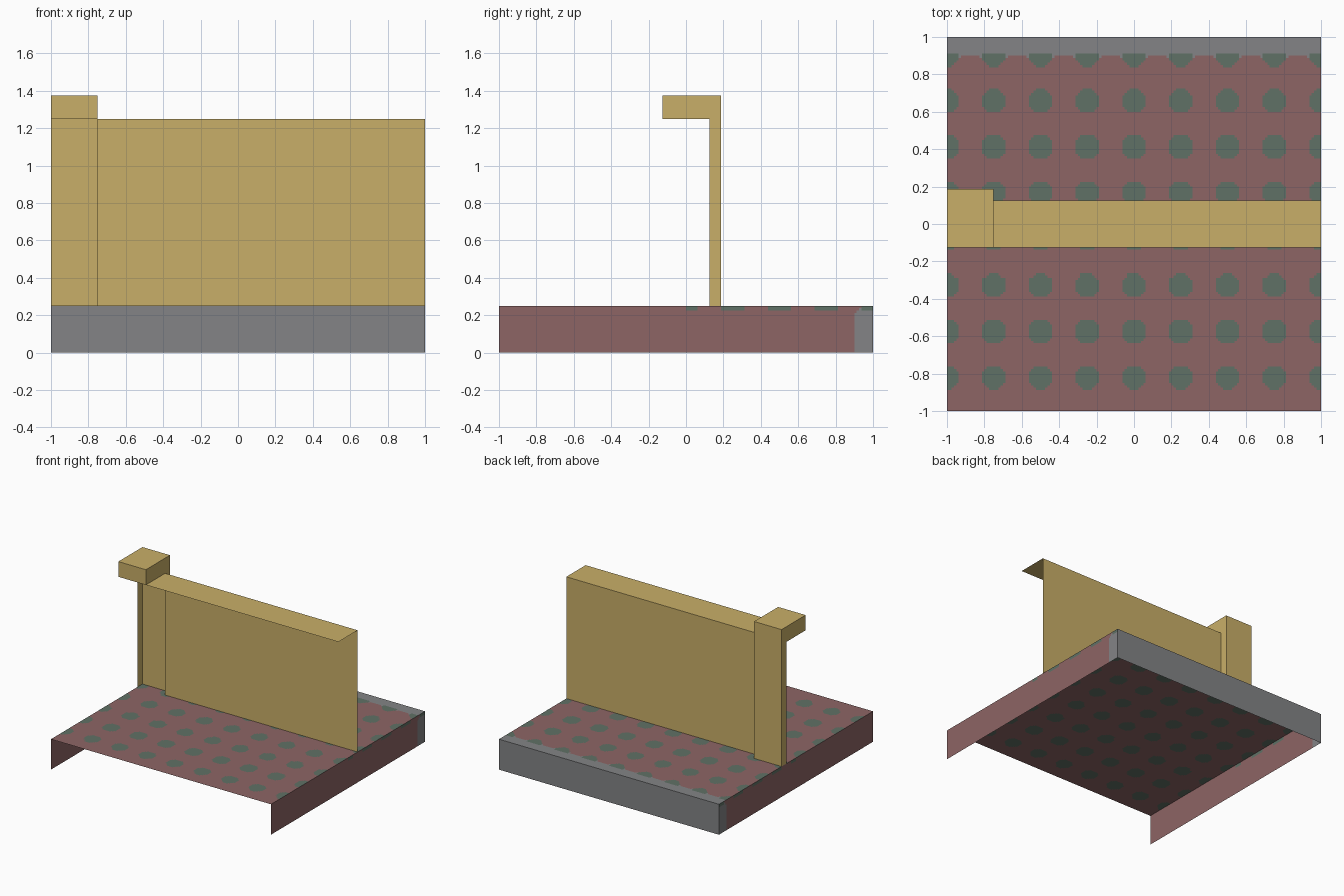
import bpy, bmesh
from mathutils import Vector

if "Cube" in bpy.data.objects:
    bpy.data.objects.remove(bpy.data.objects["Cube"])


def material(name, rgb):
    """Flat material from 0-255 sRGB values."""
    m = bpy.data.materials.new(name)
    lin = [((c / 255 + 0.055) / 1.055) ** 2.4 for c in rgb]
    m.diffuse_color = (*lin, 1)
    m.use_nodes = True
    m.node_tree.nodes["Principled BSDF"].inputs["Base Color"].default_value = m.diffuse_color
    return m


YELLOW = material("yellow", (201, 175, 104))
PINK = material("dusty pink", (141, 101, 101))
GREEN = material("grey green", (96, 113, 102))
GREY = material("grey", (131, 132, 134))


def add_object(name, bm, mats):
    mesh = bpy.data.meshes.new(name)
    bm.to_mesh(mesh)
    bm.free()
    for m in mats:
        mesh.materials.append(m)
    obj = bpy.data.objects.new(name, mesh)
    bpy.context.collection.objects.link(obj)
    return obj


SIDES = {"left": (-1, 0, 0), "right": (1, 0, 0), "front": (0, -1, 0),
         "back": (0, 1, 0), "bottom": (0, 0, -1), "top": (0, 0, 1)}


def open_box(name, lo, hi, keep, mat):
    """Box between two corners that keeps only the named sides."""
    lo, hi = Vector(lo), Vector(hi)
    bm = bmesh.new()
    bmesh.ops.create_cube(bm, size=1)
    bm.normal_update()
    wanted = [Vector(SIDES[k]) for k in keep]
    drop = [f for f in bm.faces if not any(f.normal.dot(w) > 0.9 for w in wanted)]
    bmesh.ops.delete(bm, geom=drop, context="FACES")
    for v in bm.verts:
        v.co = [(a + b) / 2 + c * (b - a) for a, b, c in zip(lo, hi, v.co)]
    return add_object(name, bm, [mat])


def painted_sheet(name, nu, nv, place, rule):
    """Grid over u, v in 0..1, moved by place(u, v), coloured by rule(centre)."""
    bm = bmesh.new()
    bmesh.ops.create_grid(bm, x_segments=nu, y_segments=nv, size=0.5)
    for v in bm.verts:
        v.co = place(v.co.x + 0.5, v.co.y + 0.5)
    for f in bm.faces:
        f.material_index = rule(f.calc_center_median())
    return add_object(name, bm, [PINK, GREEN, GREY])


def nearest(value, start, pitch):
    """Distance to the nearest point of a regular row."""
    return abs(value - start - pitch * round((value - start) / pitch))


def floor_rule(c):
    dx, dy = nearest(c.x, 0, 0.25), nearest(c.y, 0.905, 0.2465)
    if c.y < 0.91 and max(dx, dy) < 0.0625 and dx + dy < 0.09:
        return 1
    edge = 0.905 - 0.03 * max(0, 1 - (dx / 0.1) ** 2)
    return 2 if c.y > edge and abs(c.x) < 0.97 or c.y > 0.905 else 0


def side_rule(c):
    dy = nearest(c.y, 0, 0.25)
    if c.y > 0 and c.z > 0.225 and dy < 0.0625 - 0.8 * (0.25 - c.z - 0.0125):
        return 1
    if c.y > 0.9 + max(0, c.z - 0.21):
        return 2
    return 0


# Floor: spotted top, two spotted sides, plain back; front and bottom open
painted_sheet("floor_top", 160, 160,
              lambda u, v: (2 * u - 1, 2 * v - 1, 0.25), floor_rule)
painted_sheet("floor_right_side", 160, 20,
              lambda u, v: (1, 2 * u - 1, 0.25 * v), side_rule)
painted_sheet("floor_left_side", 160, 20,
              lambda u, v: (-1, 1 - 2 * u, 0.25 * v), side_rule)
open_box("floor_back", (-1, -1, 0), (1, 1, 0.25), ["back"], GREY)

# Wall: upright panel with a ledge reaching forward
open_box("wall_panel", (-0.75, -0.125, 0.25), (1, 0.125, 1.25),
         ["back", "top"], YELLOW)

# Post beside the wall, open to the front, with a block on top
open_box("post", (-1, 0.125, 0.25), (-0.75, 0.1875, 1.25),
         ["left", "right", "back"], YELLOW)
open_box("post_cap", (-1, -0.125, 1.25), (-0.75, 0.1875, 1.375),
         SIDES.keys(), YELLOW)
